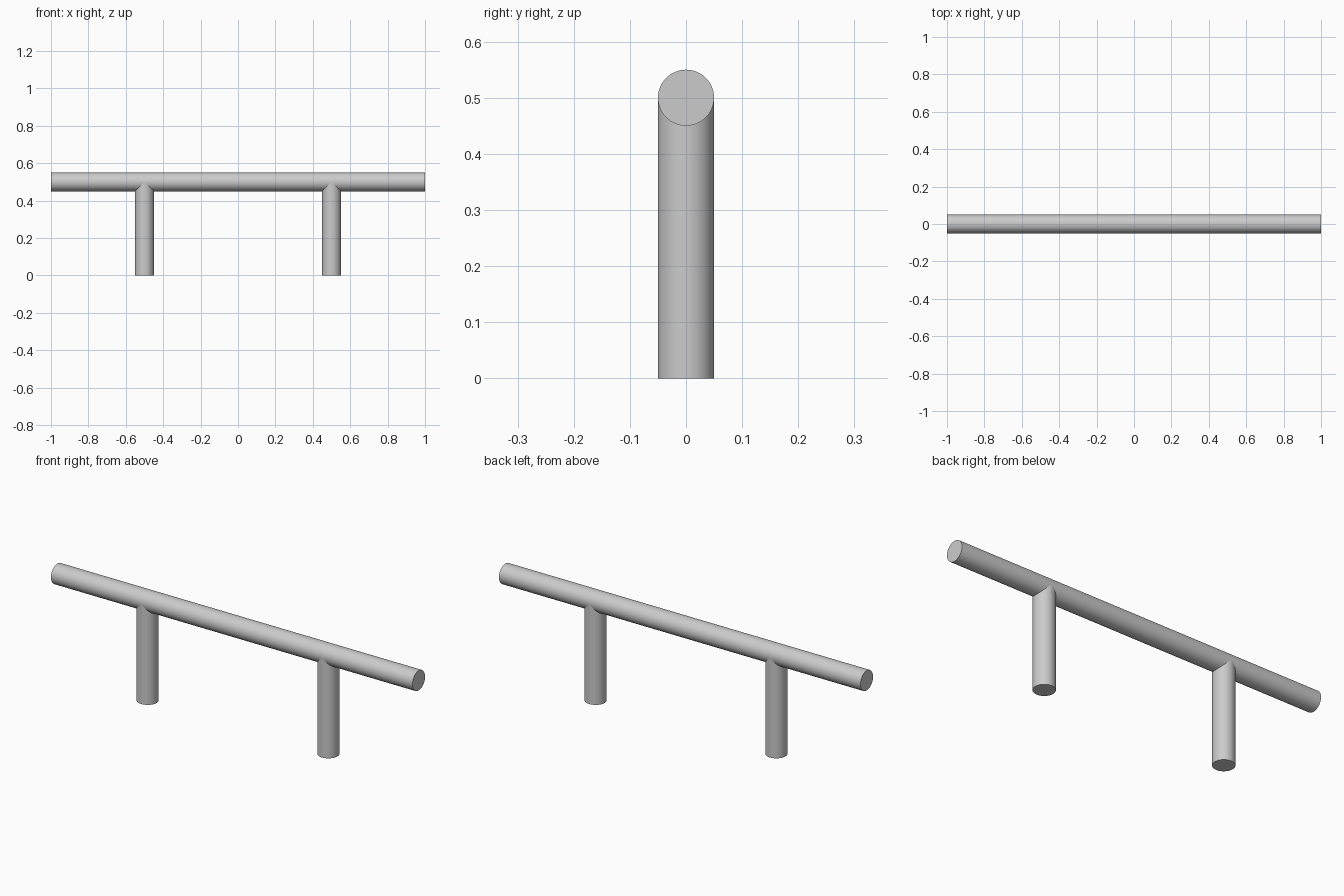
import bpy
import math

if "Cube" in bpy.data.objects:
    bpy.data.objects.remove(bpy.data.objects["Cube"])

RADIUS = 0.05
BAR_Z = 0.5


def rod(name, length, location, rotation=(0, 0, 0)):
    bpy.ops.mesh.primitive_cylinder_add(
        vertices=64, radius=RADIUS, depth=length, location=location, rotation=rotation)
    obj = bpy.context.object
    obj.name = name
    bpy.ops.object.shade_smooth_by_angle(angle=math.radians(30))
    return obj


# Long horizontal grip
rod("handle_bar", 2.0, (0, 0, BAR_Z), (0, math.pi / 2, 0))

# Two posts that run up to the axis of the bar
for side, x in (("left", -0.5), ("right", 0.5)):
    rod(f"{side}_post", BAR_Z, (x, 0, BAR_Z / 2))
